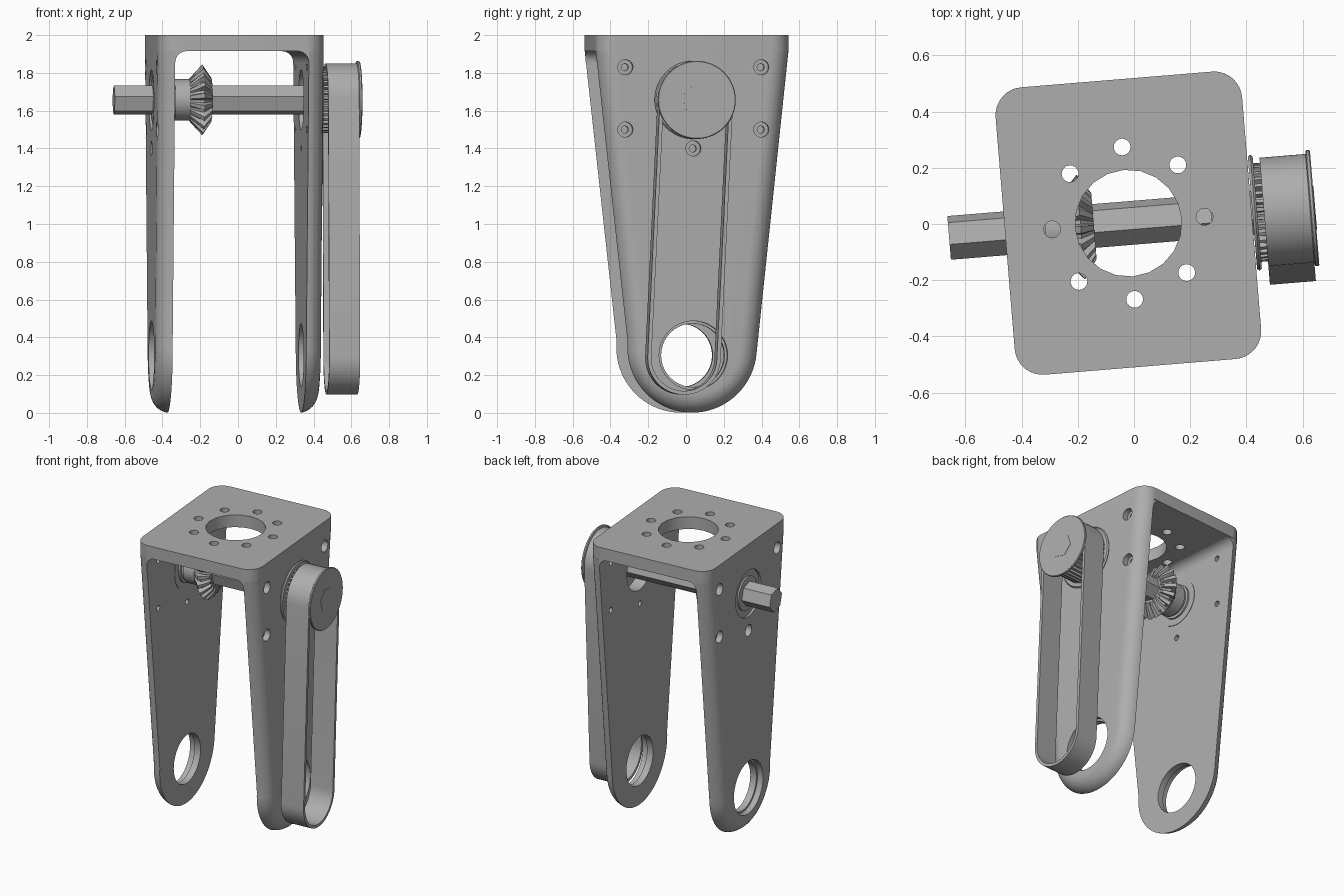
import bpy, bmesh
from math import sin, cos, tau, pi, radians, sqrt
from mathutils import Matrix

default = bpy.data.objects.get("Cube")
if default:
    bpy.data.objects.remove(default)

FRAME = Matrix.Translation((-0.02, 0.003, 0)) @ Matrix.Rotation(radians(4.7), 4, "Z")
AXLE_Z = 1.657
THICK, ROUND = 0.085, 0.1
OUTER, INNER = 0.44, 0.355
UNDER = 2 - THICK

grey = bpy.data.materials.new("machined grey")
grey.use_nodes = True
grey.diffuse_color = (0.42, 0.42, 0.42, 1)
grey.node_tree.nodes["Principled BSDF"].inputs["Base Color"].default_value = (0.42, 0.42, 0.42, 1)


def loft(name, rings, closed=False):
    """Skin equal rings of points; cap the ends unless the loft closes on itself."""
    bm = bmesh.new()
    loops = [[bm.verts.new(p) for p in ring] for ring in rings]
    n = len(loops[0])
    pairs = list(zip(loops, loops[1:]))
    if closed:
        pairs.append((loops[-1], loops[0]))
    else:
        bm.faces.new(loops[0])
        bm.faces.new(loops[-1])
    for a, b in pairs:
        for i in range(n):
            j = (i + 1) % n
            bm.faces.new((a[i], a[j], b[j], b[i]))
    bmesh.ops.recalc_face_normals(bm, faces=bm.faces)
    mesh = bpy.data.meshes.new(name)
    bm.to_mesh(mesh)
    bm.free()
    mesh.materials.append(grey)
    ob = bpy.data.objects.new(name, mesh)
    bpy.context.collection.objects.link(ob)
    ob.matrix_world = FRAME
    return ob


def circle(x, r, y=0, z=AXLE_Z, n=40, start=0):
    return [(x, y + r * cos(start + tau * i / n), z + r * sin(start + tau * i / n))
            for i in range(n)]


def turned(name, profile, **kw):
    """Stack of circles along x from (x, radius) pairs."""
    return loft(name, [circle(x, r, **kw) for x, r in profile])


def cut(ob, cutters):
    """Subtract every cutter and then remove it."""
    for c in cutters:
        c.hide_render = True
        mod = ob.modifiers.new("hole", "BOOLEAN")
        mod.operation, mod.solver, mod.object = "DIFFERENCE", "EXACT", c
    graph = bpy.context.evaluated_depsgraph_get()
    mesh = bpy.data.meshes.new_from_object(ob.evaluated_get(graph))
    ob.modifiers.clear()
    ob.data = mesh
    for c in cutters:
        bpy.data.objects.remove(c)


# Top plate with rounded corners, a large centre hole and a ring of bolt holes
def plate_ring(z, hx=OUTER, hy=0.513, r=ROUND, steps=8):
    pts = []
    for k, (sx, sy) in enumerate(((1, 1), (-1, 1), (-1, -1), (1, -1))):
        for i in range(steps + 1):
            a = (k + i / steps) * pi / 2
            pts.append((sx * (hx - r) + r * cos(a), sy * (hy - r) + r * sin(a), z))
    return pts


def drill(x, y, r, n):
    return loft("drill", [[(x + r * cos(tau * i / n), y + r * sin(tau * i / n), z)
                           for i in range(n)] for z in (1.8, 2.1)])


plate = loft("top_plate", [plate_ring(UNDER), plate_ring(2)])
cut(plate, [drill(0, 0, 0.19, 20)]
    + [drill(0.272 * cos(tau * i / 8), 0.272 * sin(tau * i / 8), 0.03, 16) for i in range(8)])


# Tapered side arms with a rounded outer edge
def arm_ring(x, inset, r=0.345, top=0.513, lean=0.094, steps=36):
    a0 = -lean
    pts = [(x, top - inset, UNDER)]
    for i in range(steps + 1):
        a = lean - (pi + 2 * lean) * i / steps - lean * 2 * (1 - i / steps)
        pts.append((x, (r - inset) * cos(a), r + (r - inset) * sin(a)))
    pts.append((x, inset - top, UNDER))
    return pts


for side, label in ((-1, "right"), (1, "left")):
    rings = []
    for i in range(9):
        t = THICK * (1 - cos(pi / 2 * i / 8))
        rings.append(arm_ring(side * (OUTER - t), ROUND - sqrt(ROUND ** 2 - (ROUND - t) ** 2)))
    arm = loft(label + "_arm", rings)

    def bore(y, z, r, deep=0.3, n=40):
        return turned("bore", [(side * deep, r), (side * 0.5, r)], y=y, z=z, n=n)

    holes = [bore(0, 0.305, 0.168), bore(0, 0.305, 0.182, 0.4), bore(0, AXLE_Z, 0.16)]
    for y, z in ((-0.361, 1.83), (0.361, 1.83), (-0.361, 1.5), (0.361, 1.5), (0, 1.4)):
        holes += [bore(y, z, 0.019, n=16), bore(y, z, 0.04, 0.4, 24)]
    cut(arm, holes)

    # Concave fillet between arm and plate
    r = 0.06
    corner = [(INNER + 0.002, UNDER + 0.002), (INNER + 0.002, UNDER - r)]
    corner += [(INNER - r + r * cos(a), UNDER - r + r * sin(a))
               for a in (pi / 2 * i / 8 for i in range(9))]
    corner.append((INNER - r, UNDER + 0.002))
    loft(label + "_inner_fillet", [[(side * x, y, z) for x, z in corner] for y in (-0.508, 0.508)])

# Hexagonal axle
turned("hex_axle", [(-0.64, 0.08), (0.667, 0.08)], n=6, start=radians(107))

# Bearing seated in the arm, with raised inner race
turned("bearing_outer", [(-0.425, 0.161), (-0.352, 0.161)])
turned("bearing_inner", [(-0.436, 0.115), (-0.34, 0.115)])

# Bevel gear and its hub
turned("gear_hub", [(-0.35, 0.095), (-0.32, 0.1), (-0.32, 0.11), (-0.24, 0.11)])


def toothed(x, tip, root, teeth, start=0):
    pts = []
    for i in range(teeth):
        for f, r in ((0, root), (0.3, root), (0.45, tip), (0.85, tip)):
            a = tau * (i + f) / teeth
            pts.append((x, r * cos(a), AXLE_Z + r * sin(a)))
    return pts


loft("bevel_gear", [toothed(-0.25, 0.1, 0.1, 18), toothed(-0.2, 0.155, 0.135, 18),
                    toothed(-0.17, 0.187, 0.148, 18), toothed(-0.123, 0.118, 0.09, 18),
                    toothed(-0.128, 0.085, 0.085, 18)])

# Toothed pulley between two flanges
turned("inner_flange", [(0.443, 0.2), (0.452, 0.207), (0.46, 0.2)], n=48)
loft("pulley_teeth", [toothed(x, 0.176, 0.155, 36) for x in (0.455, 0.65)])
turned("outer_flange", [(0.648, 0.2), (0.652, 0.207), (0.661, 0.207), (0.665, 0.203)], n=48)


# Drive belt: hollow loop around the pulley and the lower pivot
def belt_ring(x, r, steps=24):
    lean = radians(-2.7)
    pts = []
    for cy, cz, start in ((0, AXLE_Z, 0), (-0.066, 0.29, pi)):
        for i in range(steps + 1):
            a = start + lean + pi * i / steps
            pts.append((x, cy + r * cos(a), cz + r * sin(a)))
    return pts


loft("drive_belt", [belt_ring(0.484, 0.194), belt_ring(0.648, 0.194),
                    belt_ring(0.648, 0.174), belt_ring(0.484, 0.174)], closed=True)

# Smooth curved surfaces while keeping hard edges
bpy.ops.object.select_all(action="DESELECT")
for ob in bpy.context.collection.objects:
    if ob.type == "MESH" and ob.data.materials and ob.data.materials[0] == grey:
        ob.select_set(True)
        bpy.context.view_layer.objects.active = ob
bpy.ops.object.shade_smooth_by_angle(angle=radians(30))
